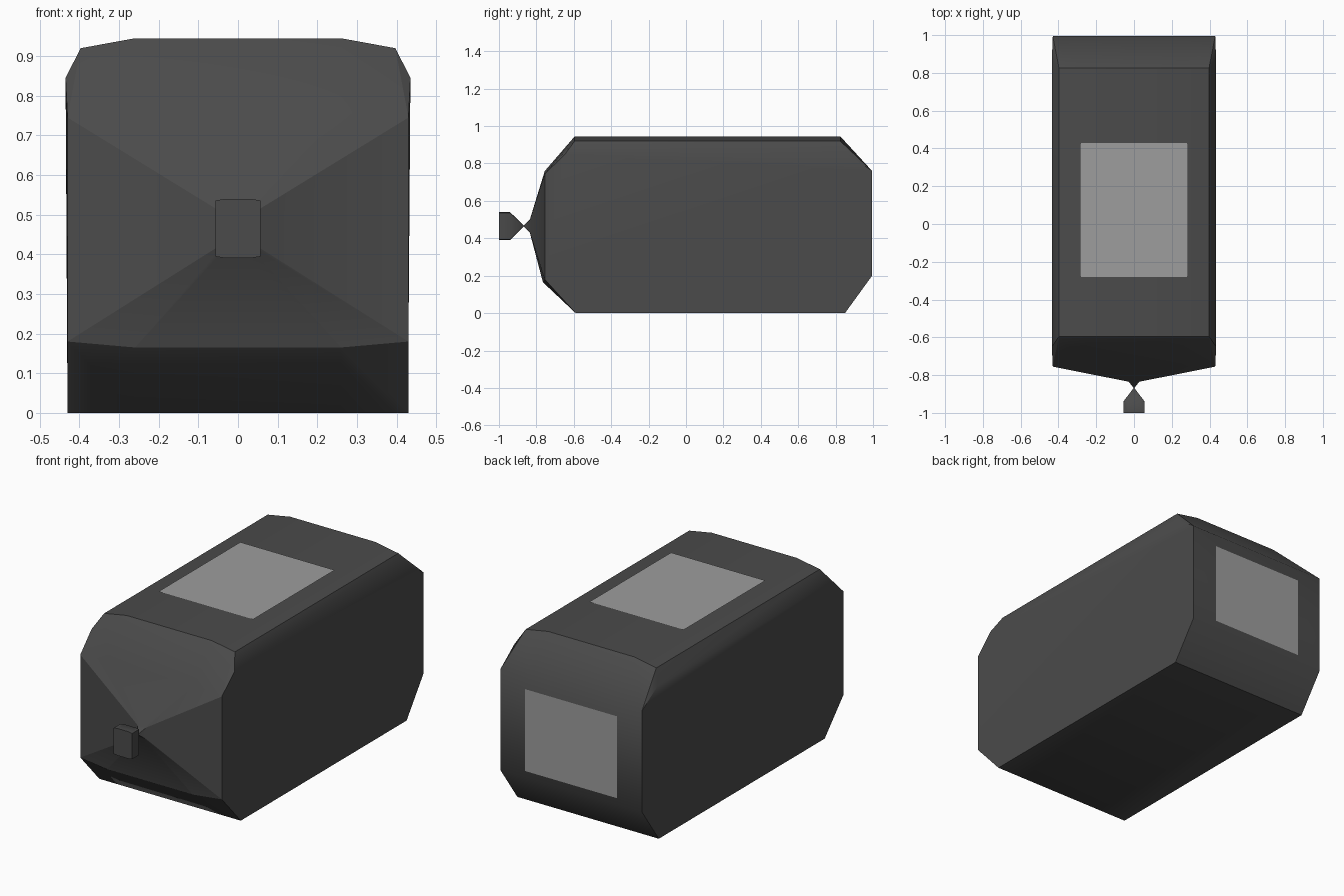
import bpy, bmesh
from math import radians

if "Cube" in bpy.data.objects:
    bpy.data.objects.remove(bpy.data.objects["Cube"])


def material(name, v):
    m = bpy.data.materials.new(name)
    m.diffuse_color = (v, v, v, 1)
    m.use_nodes = True
    m.node_tree.nodes["Principled BSDF"].inputs["Base Color"].default_value = m.diffuse_color
    return m


def is_crease(e):
    """Soft-angled edges of the body that still read as hard creases."""
    a, b = sorted((v.co for v in e.verts), key=lambda c: c.y)
    low_front = max(a.z, b.z) < .2 and max(a.y, b.y) < -.7
    nose_corner = a.y < -.8 and b.y > -.77 and abs(b.x) > .4
    lower_nose = a.y < -.8 and b.y > -.77 and b.z < .17
    xs = sorted((abs(a.x), abs(b.x)))
    shoulder = abs(xs[0] - .397) < .001 and abs(xs[1] - .43) < .001
    return low_front or nose_corner or lower_nose or shoulder


def make(name, bm, mat, smooth=True):
    bmesh.ops.remove_doubles(bm, verts=bm.verts, dist=0.0001)
    bmesh.ops.recalc_face_normals(bm, faces=bm.faces)
    if smooth:
        for e in bm.edges:
            e.smooth = not is_crease(e)
    me = bpy.data.meshes.new(name)
    bm.to_mesh(me)
    bm.free()
    ob = bpy.data.objects.new(name, me)
    bpy.context.collection.objects.link(ob)
    me.materials.append(mat)
    if smooth:
        bpy.ops.object.select_all(action='DESELECT')
        ob.select_set(True)
        bpy.context.view_layer.objects.active = ob
        bpy.ops.object.shade_smooth_by_angle(angle=radians(45), keep_sharp_edges=True)
    return ob


def bridge(bm, a, b, skip=()):
    n = len(a)
    for i in range(n):
        if i in skip:
            continue
        quad = [a[i], a[(i + 1) % n], b[(i + 1) % n], b[i]]
        keep = []
        for v in quad:
            if all((v.co - k.co).length > 0.0001 for k in keep):
                keep.append(v)
        if len(keep) > 2:
            bm.faces.new(keep)


# Body: side silhouettes lofted across the width, then a nose lofted forward
inner = [(.26, -.59, 0), (.26, .85, 0), (.26, .995, .20), (.26, .995, .76),
         (.26, .825, .945), (.26, -.595, .945), (.26, -.755, .76), (.26, -.765, .165)]
shoulder = [(.43, -.59, 0), (.43, .85, 0), (.43, .995, .20), (.43, .995, .76),
            (.397, .825, .92), (.397, -.595, .92), (.43, -.755, .745), (.43, -.755, .18)]
outer = list(shoulder)
outer[4], outer[5] = (.435, .87, .845), (.435, -.65, .845)


def mirrored(pts):
    return [(-x, y, z) for x, y, z in pts]


bm = bmesh.new()
loops = [[bm.verts.new(p) for p in s] for s in
         (mirrored(outer), mirrored(shoulder), mirrored(inner), inner, shoulder, outer)]
for a, b in zip(loops, loops[1:]):
    bridge(bm, a, b, skip=(6,))
bm.faces.new(loops[0])
bm.faces.new(loops[-1])

# Nose: front ring narrows to a pinch, then widens into the knob
front = [loops[i][6] for i in (1, 2, 3, 4)] + [loops[i][7] for i in (4, 3, 2, 1)]
base = [v.co.copy() for v in front]
ring = front
for y, sx, sz in ((-.835, .065, .115), (-.868, .004, .008), (-.94, .131, .25), (-1, .131, .25)):
    new = [bm.verts.new((c.x * sx, y, .466 + (c.z - .466) * sz)) for c in base]
    bridge(bm, ring, new)
    ring = new
bm.faces.new(ring)
make("body", bm, material("body_grey", .07))


# Light panels on the roof and the back
def panel(name, corners, mat):
    b = bmesh.new()
    b.faces.new([b.verts.new(c) for c in corners])
    return make(name, b, mat, smooth=False)


light = material("panel_grey", .34)
panel("roof_panel", [(-.287, -.28, .949), (.287, -.28, .949), (.287, .43, .949), (-.287, .43, .949)], light)
panel("back_panel", [(.28, 1, .24), (-.28, 1, .24), (-.28, 1, .69), (.28, 1, .69)], light)
